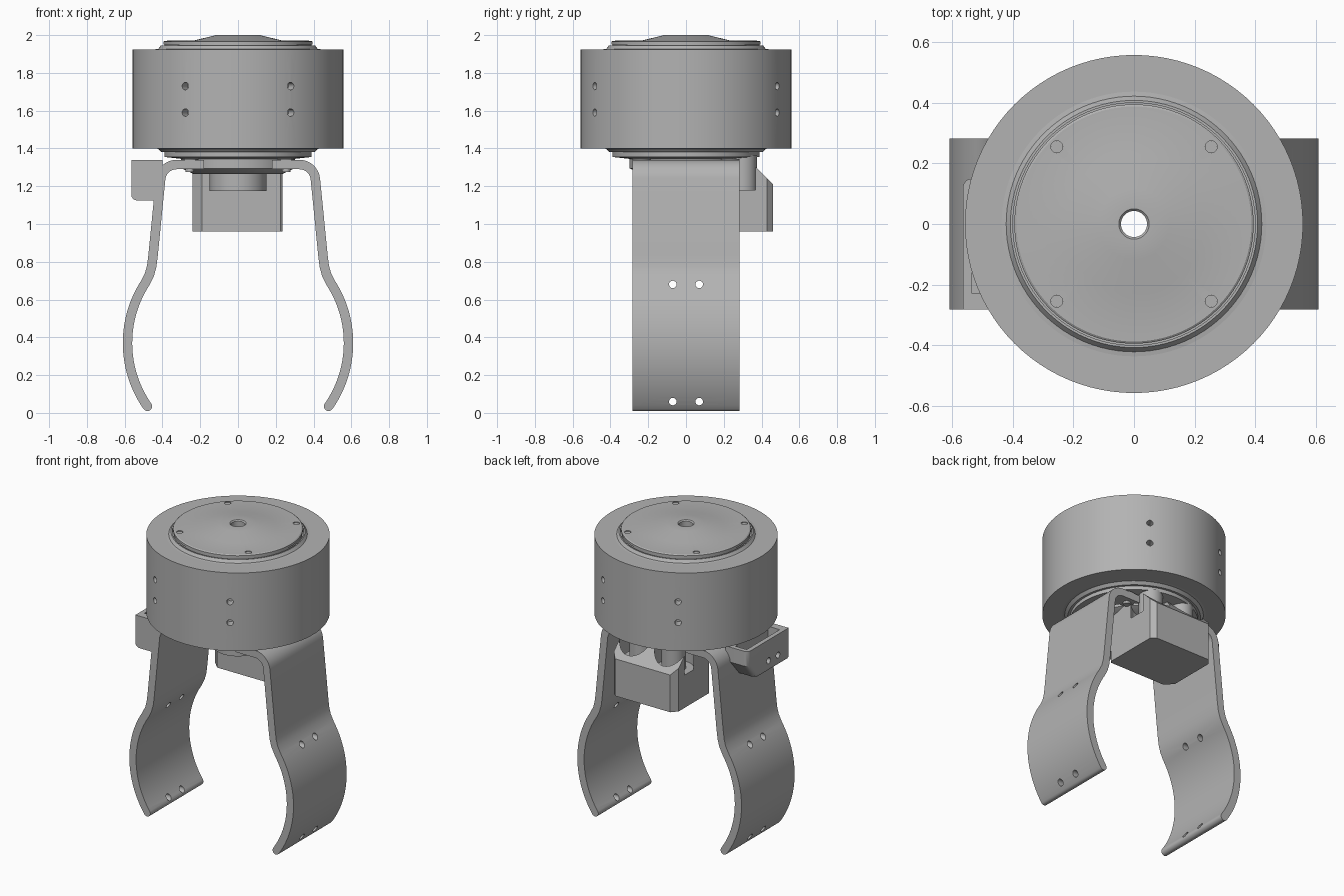
import bpy, bmesh, math
from mathutils import Vector, Matrix

cube = bpy.data.objects.get("Cube")
if cube:
    bpy.data.objects.remove(cube, do_unlink=True)

grey = bpy.data.materials.new("machined grey")
grey.use_nodes = True
COLOUR = (0.45, 0.45, 0.45, 1)
grey.diffuse_color = COLOUR
grey.node_tree.nodes["Principled BSDF"].inputs["Base Color"].default_value = COLOUR


def finish(name, bm):
    bmesh.ops.recalc_face_normals(bm, faces=bm.faces)
    mesh = bpy.data.meshes.new(name)
    bm.to_mesh(mesh)
    bm.free()
    obj = bpy.data.objects.new(name, mesh)
    bpy.context.collection.objects.link(obj)
    mesh.materials.append(grey)
    return obj


def prism(name, points, place, start, end):
    """Extrude a 2D outline; place(u, v, w) gives the 3D position."""
    bm = bmesh.new()
    low = [bm.verts.new(place(u, v, start)) for u, v in points]
    high = [bm.verts.new(place(u, v, end)) for u, v in points]
    bm.faces.new(low)
    bm.faces.new(high)
    for i in range(len(points)):
        j = (i + 1) % len(points)
        bm.faces.new((low[i], low[j], high[j], high[i]))
    return finish(name, bm)


def lathe(name, profile, steps=96):
    """Turn a closed (radius, height) outline around z."""
    bm = bmesh.new()
    rings = []
    for s in range(steps):
        a = math.tau * s / steps
        rings.append([bm.verts.new((r * math.cos(a), r * math.sin(a), z)) for r, z in profile])
    n = len(profile)
    for s in range(steps):
        one, two = rings[s], rings[(s + 1) % steps]
        for i in range(n):
            j = (i + 1) % n
            bm.faces.new((one[i], one[j], two[j], two[i]))
    return finish(name, bm)


def rod(name, centre, radius, length, direction=(0, 0, 1), sides=32):
    bm = bmesh.new()
    turn = Vector((0, 0, 1)).rotation_difference(Vector(direction)).to_matrix().to_4x4()
    bmesh.ops.create_cone(bm, cap_ends=True, segments=sides, radius1=radius, radius2=radius,
                          depth=length, matrix=Matrix.Translation(centre) @ turn)
    return finish(name, bm)


def cut(obj, cutters):
    """Subtract each cutter, then discard it."""
    bpy.context.view_layer.objects.active = obj
    for cutter in cutters:
        cutter.hide_render = True
        mod = obj.modifiers.new("cut", "BOOLEAN")
        mod.operation, mod.solver, mod.object = "DIFFERENCE", "EXACT", cutter
        bpy.ops.object.modifier_apply(modifier=mod.name)
        bpy.data.objects.remove(cutter, do_unlink=True)


def arc(cx, cz, r, a0, a1, n):
    angles = [math.radians(a0 + (a1 - a0) * i / n) for i in range(n + 1)]
    return [(cx + r * math.cos(a), cz + r * math.sin(a)) for a in angles]


along_x = lambda u, v, w: (w, u, v)
along_y = lambda u, v, w: (u, w, v)
along_z = lambda u, v, w: (u, v, w)
SIGNS = (-1, 1)
CORNERS = [(i, j) for i in SIGNS for j in SIGNS]

# Drum casing with pairs of radial screw holes
casing = lathe("drum_casing", [(0.435, 1.40), (0.558, 1.40), (0.558, 1.925), (0.435, 1.925)])
cut(casing, [rod("hole_cutter", (0.28 * i, 0.485 * j, z), 0.02, 0.12, (0.5 * i, 0.866 * j, 0), 20)
             for i, j in CORNERS for z in (1.59, 1.73)])

# Bearing rings sitting in the drum at each end
lathe("upper_ring", [(0.39, 1.88), (0.437, 1.88), (0.437, 1.925), (0.422, 1.927),
                     (0.408, 1.945), (0.40, 1.945), (0.40, 1.92), (0.39, 1.92)])
lathe("lower_ring", [(0.36, 1.44), (0.437, 1.44), (0.437, 1.40), (0.422, 1.398),
                     (0.405, 1.38), (0.36, 1.38)])

# Rotor plate with raised centre, bored through
rotor = lathe("rotor_hub", [
    (0.043, 1.175), (0.15, 1.175), (0.15, 1.265), (0.235, 1.265), (0.30, 1.295), (0.30, 1.345),
    (0.39, 1.355), (0.39, 1.95), (0.395, 1.95), (0.395, 1.965), (0.388, 1.97),
    (0.23, 1.972), (0.117, 2.0), (0.05, 2.0), (0.043, 1.993)])
cut(rotor, [rod("bolt_cutter", (0.255 * i, 0.255 * j, 1.97), 0.02, 0.04, sides=20)
            for i, j in CORNERS])
for i, j in CORNERS:
    rod("cover_screw", (0.255 * i, 0.255 * j, 1.955), 0.0195, 0.02, sides=20)

# Sprung clamp: one constant-thickness ribbon with rounded tips
half = ([(0.2, 1.315)] + arc(0.325, 1.23, 0.085, 90, 6, 8)
        + [(0.45, 0.83), (0.457, 0.775), (0.469, 0.732)]
        + arc(0, 0.37, 0.585, 33, -35, 28))
path = [Vector((-x, z)) for x, z in reversed(half)] + [Vector(p) for p in half]
T = 0.025
outer, inner = [], []
for k, p in enumerate(path):
    d = (path[min(k + 1, len(path) - 1)] - path[max(k - 1, 0)]).normalized()
    normal = Vector((-d.y, d.x)) * T
    outer.append(p + normal)
    inner.append(p - normal)


def tip(centre, edge, n=8):
    r = edge - centre
    a = math.degrees(math.atan2(r.y, r.x))
    return [Vector(q) for q in arc(centre.x, centre.y, T, a, a - 180, n)[1:-1]]


outline = outer + tip(path[-1], outer[-1]) + inner[::-1] + tip(path[0], inner[0])
clamp = prism("clamp", outline, along_y, -0.282, 0.282)
cut(clamp, [rod("opening_cutter", (0, 0, 1.315), 0.335, 0.1, sides=64)])
cut(clamp, [rod("hole_cutter", (0, 0.07 * s, z), 0.02, 1.6, (1, 0, 0), 20)
            for s in SIGNS for z in (0.06, 0.68)])

# Lugs and screws that hold the clamp to the hub
for i, j in CORNERS:
    rod("clamp_lug", (0.255 * i, 0.235 * j, 1.3175), 0.047, 0.055)
    rod("clamp_screw", (0.255 * i, 0.235 * j, 1.285), 0.022, 0.02, sides=20)

# Open tray on the right leg
tray_side = [(-0.282, 1.34), (-0.282, 1.125), (0.03, 1.125), (0.07, 1.14), (0.15, 1.24), (0.15, 1.34)]
tray = prism("side_tray", tray_side, along_x, -0.565, -0.40)
bevel = tray.modifiers.new("round", "BEVEL")
bevel.width, bevel.segments, bevel.limit_method = 0.03, 4, "WEIGHT"
weights = tray.data.attributes.new("bevel_weight_edge", "FLOAT", "EDGE")
for e in tray.data.edges:
    a, b = (tray.data.vertices[v].co for v in e.vertices)
    if a.x < -0.5 and b.x < -0.5 and (a.z + b.z < 2.6) and abs(a.y - b.y) > 0.01:
        weights.data[e.index].value = 1
    if a.x < -0.5 and b.x < -0.5 and a.y > 0.1 and b.y > 0.1:
        weights.data[e.index].value = 1
bpy.context.view_layer.objects.active = tray
bpy.ops.object.modifier_apply(modifier=bevel.name)
pocket = [(-0.23, 1.4), (-0.23, 1.16), (0.02, 1.16), (0.12, 1.25), (0.12, 1.4)]
cut(tray, [prism("pocket_cutter", pocket, along_x, -0.535, -0.45)])
cut(tray, [rod("hole_cutter", (-0.55, y, 1.20), 0.02, 0.1, (1, 0, 0), 20) for y in (-0.17, -0.07)])

# Rear housing with chamfered corners and sloping back
plan = [(-0.24, 0.10), (-0.19, 0.05), (0.225, 0.05), (0.235, 0.06),
        (0.235, 0.43), (0.205, 0.46), (-0.205, 0.46), (-0.24, 0.42)]
housing = prism("rear_housing", plan, along_z, 0.96, 1.345)
slope = [(0.30, 1.37), (0.60, 1.07), (0.60, 1.50), (0.30, 1.50)]
cut(housing, [prism("slope_cutter", slope, along_x, -0.5, 0.5)])
cut(housing, [rod("pocket_cutter", (0.13 * s, 0.31, 1.33), 0.12, 0.30) for s in SIGNS])
for s in SIGNS:
    rod("housing_boss", (0.12 * s, 0.30, 1.27), 0.075, 0.19)

# Smooth curved faces, keep edges crisp
for obj in bpy.context.scene.objects:
    obj.select_set(obj.type == "MESH" and grey.name in obj.data.materials)
bpy.ops.object.shade_smooth_by_angle(angle=math.radians(25))
